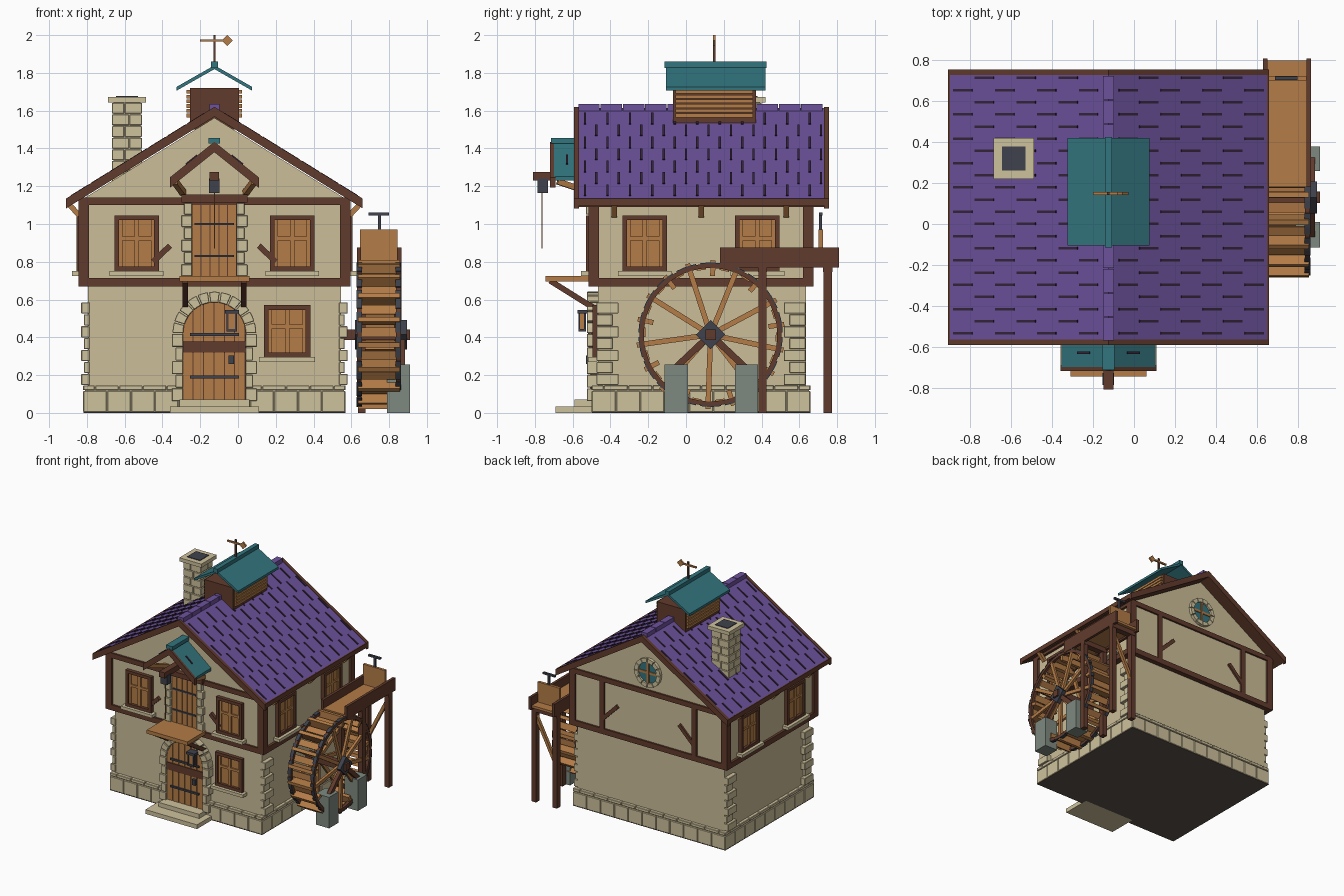
import bpy, bmesh
from math import pi, sin, cos, sqrt, radians
from mathutils import Matrix, Vector

if "Cube" in bpy.data.objects:
    bpy.data.objects.remove(bpy.data.objects["Cube"])

def mat(name, *rgb):
    m = bpy.data.materials.new(name)
    m.diffuse_color = [((c / 255 + .055) / 1.055) ** 2.4 for c in rgb] + [1]
    m.use_nodes = True
    m.node_tree.nodes["Principled BSDF"].inputs["Base Color"].default_value = m.diffuse_color
    return m

PLASTER = mat("plaster", 204, 189, 152)
STONE = mat("pale_stone", 206, 193, 156)
TIMBER = mat("dark_timber", 97, 59, 44)
WOOD = mat("light_wood", 180, 124, 71)
PURPLE = mat("purple_roof", 109, 82, 156)
TEAL = mat("teal_roof", 50, 117, 126)
IRON = mat("iron", 62, 66, 76)
GREY = mat("grey_stone", 126, 138, 128)
GAP = mat("shingle_gap", 52, 37, 58)
FLOOR = mat("dark_floor", 94, 84, 74)

parts = {}
I = Matrix.Identity(4)
T = Matrix.Translation

def bm_of(name, m):
    return parts.setdefault(name, (bmesh.new(), m))[0]

def prism(name, m, pts, y0, y1, M=I):
    """Extrude an x-z outline from y0 to y1."""
    bm = bm_of(name, m)
    a, b = ([bm.verts.new(M @ Vector((x, y, z))) for x, z in pts] for y in (y0, y1))
    bm.faces.new(a)
    bm.faces.new(b[::-1])
    for i in range(len(pts)):
        j = (i + 1) % len(pts)
        bm.faces.new((a[j], a[i], b[i], b[j]))

def box(name, m, x0, x1, y0, y1, z0, z1, M=I):
    prism(name, m, [(x0, z0), (x1, z0), (x1, z1), (x0, z1)], y0, y1, M)

def beam(name, m, p, q, w, h, M=I):
    p, q = Vector(p), Vector(q)
    R = T(p) @ (q - p).to_track_quat('Z', 'Y').to_matrix().to_4x4()
    box(name, m, -w / 2, w / 2, -h / 2, h / 2, 0, (q - p).length, M @ R)

def chevron(name, m, half, apex, slope, th, y0, y1, M=I):
    e = apex - slope * half
    prism(name, m, [(-half, e), (0, apex), (half, e), (half, e - th), (0, apex - th), (-half, e - th)], y0, y1, M)

def sector(r0, r1, a0, a1, n=3, z=0):
    angs = [a0 + (a1 - a0) * i / n for i in range(n + 1)]
    return [(r0 * cos(a), z + r0 * sin(a)) for a in angs] + [(r1 * cos(a), z + r1 * sin(a)) for a in angs[::-1]]

def side(a):  # frame of one wall: x along the wall, -y outwards
    return T((-.125, .08, 0)) @ Matrix.Rotation(a, 4, 'Z')

F = T((-.125, 0, 0))      # house centre line, world y
H = side(0)
FRONT, RIGHT, BACK, LEFT = 0, pi / 2, pi, -pi / 2

# walls
box("ground_floor_wall", PLASTER, -.67, .67, -.545, .555, .01, .70, H)
prism("upper_wall", PLASTER, [(-.70, .69), (.70, .69), (.70, 1.13), (0, 1.562), (-.70, 1.13)], -.58, .58, H)

# plinth of stone blocks on a dark base
box("plinth_core", STONE, -.685, .685, -.57, .57, .003, .138, H)
box("base_plate", FLOOR, -.693, .693, -.578, .578, 0, .004, H)
for a, half, face in ((FRONT, .695, .58), (RIGHT, .58, .695), (BACK, .695, .58), (LEFT, .58, .695)):
    n = round(half * 2 / .125)
    for z0, z1, off in ((.004, .115, 0), (.12, .145, .5)):
        for i in range(n + (off > 0)):
            u0 = max(-half, -half + (i - off) * 2 * half / n)
            u1 = min(half, -half + (i + 1 - off) * 2 * half / n)
            box("plinth_blocks", STONE, u0 + .002, u1 - .002, -face, -face + .03, z0, z1, side(a))

# corner quoins on the side walls
for a in (RIGHT, LEFT):
    for s in (-1, 1):
        for i in range(7):
            ln, out = ((.115, .705), (.085, .69))[i % 2]
            u = sorted((s * .553, s * (.553 - ln)))
            box("corner_quoins", STONE, *u, -out, -.66, .148 + i * .063, .207 + i * .063, side(a))

# timber frame: bands, posts, braces
for a, half, face in ((FRONT, .72, .595), (RIGHT, .595, .72), (BACK, .72, .595), (LEFT, .595, .72)):
    box("timber_bands", TIMBER, -half, half, -face, -face + .06, .67, .715, side(a))
    box("timber_bands", TIMBER, -half, half, -face, -face + .05, 1.10, 1.14, side(a))
for sx in (-1, 1):
    for sy in (-1, 1):
        box("corner_posts", TIMBER, *sorted((sx * .72, sx * .665)), *sorted((sy * .595, sy * .54)), .67, 1.14, H)
    box("back_posts", TIMBER, sx * .42 - .02, sx * .42 + .02, -.595, -.57, .71, 1.11, side(BACK))
    beam("back_braces", TIMBER, (sx * .41, -.58, .80), (sx * .28, -.58, .93), .03, .03, side(BACK))
    beam("front_braces", TIMBER, (sx * .325, -.59, .80), (sx * .235, -.59, .885), .03, .03, H)
    # struts under the eaves
    for y in (-.38, .08, .53):
        beam("eave_struts", WOOD, (sx * .715, y, 1.045), (sx * .775, y, 1.11), .028, .028, F)

# windows
def window(a, u, face, z0, z1, w):
    M, h, zc = side(a), w / 2, (z0 + z1) / 2
    o = -face
    for x0, x1, c0, c1 in ((-h, -h + .024, z0, z1), (h - .024, h, z0, z1), (-h, h, z1 - .024, z1), (-h, h, z0, z0 + .024)):
        box("window_frames", TIMBER, u + x0, u + x1, o - .03, o + .01, c0, c1, M)
    box("window_panes", WOOD, u - h + .02, u + h - .02, o - .008, o + .01, z0 + .02, z1 - .02, M)
    box("window_mullions", WOOD, u - .012, u + .012, o - .02, o, z0 + .024, z1 - .024, M)
    box("window_mullions", WOOD, u - h + .02, u + h - .02, o - .018, o, zc + .015, zc + .035, M)
    for s in (-1, 1):
        e = sorted((s * (h - .024), s * (h - .042)))
        box("window_mullions", WOOD, u + e[0], u + e[1], o - .018, o, z0 + .024, z1 - .024, M)
    box("window_sills", STONE, u - h - .025, u + h + .025, o - .055, o + .01, z0 - .025, z0, M)

window(FRONT, .385, .545, .295, .57, .245)
for s in (-1, 1):
    window(FRONT, s * .412, .58, .75, 1.045, .235)
    for a in (RIGHT, LEFT):
        window(a, s * .298, .70, .75, 1.045, .235)

# round window in the back gable
R = side(BACK)
prism("round_window_glass", TEAL, [(.09 * cos(i * pi / 12), 1.285 + .09 * sin(i * pi / 12)) for i in range(24)], -.59, -.57, R)
for i in range(12):
    prism("round_window_ring", STONE, sector(.085, .118, i * pi / 6 + .03, (i + 1) * pi / 6 - .03, 2, 1.285), -.605, -.57, R)
box("round_window_bars", WOOD, -.01, .01, -.598, -.58, 1.2, 1.37, R)
box("round_window_bars", WOOD, -.085, .085, -.597, -.58, 1.275, 1.295, R)

# arched front door with stone surround and steps
for i in range(6):
    x0 = -.165 + i * .055
    zs = [.42 + sqrt(max(0, .17 ** 2 - x * x)) for x in (x0, x0 + .05)]
    prism("front_door_planks", WOOD, [(x0, .07), (x0 + .05, .07), (x0 + .05, zs[1]), (x0, zs[0])], -.508, -.46, F)
prism("front_door_backing", TIMBER, [(-.17, .05), (.17, .05)] + sector(.17, 0, 0, pi, 12, .42)[:13], -.502, -.45, F)
box("front_door_rail", TIMBER, -.165, .165, -.515, -.50, .32, .38, F)
for i in range(11):
    prism("door_arch_stones", STONE, sector(.165, .222, i * pi / 11 + .015, (i + 1) * pi / 11 - .015, 2, .42), -.525, -.45, F)
for s in (-1, 1):
    for i in range(5):
        e = sorted((s * .165, s * (.225, .205)[i % 2]))
        box("door_jamb_stones", STONE, *e, -.525, -.45, .062 + i * .072, .13 + i * .072, F)
for z in (.19, .415):
    box("front_door_hinges", IRON, -.13, .13, -.52, -.50, z - .007, z + .007, F)
box("front_door_handle", IRON, .075, .105, -.53, -.50, .26, .305, F)
box("front_steps", STONE, -.235, .235, -.69, -.45, 0, .035, F)
box("front_steps", STONE, -.185, .185, -.59, -.45, .035, .07, F)

# lantern beside the arch
box("lantern", IRON, .055, .13, -.575, -.515, .525, .545, F)
box("lantern", IRON, .065, .12, -.57, -.53, .43, .445, F)
for x in (.065, .11):
    for y in (-.57, -.54):
        box("lantern", IRON, x, x + .01, y, y + .01, .44, .53, F)
box("lantern_glass", WOOD, .073, .112, -.563, -.537, .445, .525, F)

# loft door, landing platform
box("loft_door_backing", TIMBER, -.12, .12, -.508, -.49, .71, 1.12, F)
for i in range(5):
    box("loft_door_planks", WOOD, -.115 + i * .047, -.073 + i * .047, -.515, -.50, .72, 1.11, F)
for z in (.83, 1.0):
    box("loft_door_hinges", IRON, -.105, .105, -.523, -.51, z - .006, z + .006, F)
for s in (-1, 1):
    for i in range(6):
        e = sorted((s * .118, s * (.175, .16)[i % 2]))
        box("loft_door_stones", STONE, *e, -.53, -.49, .725 + i * .065, .786 + i * .065, F)
    beam("platform_struts", TIMBER, (s * .155, -.72, .70), (s * .155, -.48, .55), .03, .03, F)
box("loft_door_lintel", TIMBER, -.175, .175, -.54, -.49, 1.115, 1.155, F)
box("loft_platform", WOOD, -.185, .185, -.745, -.49, .695, .725, F)

# hood and hoist over the loft door
chevron("hood_roof", TEAL, .23, 1.435, .8, .022, -.70, -.49, F)
chevron("hood_barge", TIMBER, .235, 1.435, .8, .055, -.72, -.69, F)
box("hood_ridge", TEAL, -.03, .03, -.715, -.50, 1.425, 1.455, F)
for s in (-1, 1):
    beam("hood_struts", WOOD, (s * .21, -.68, 1.225), (s * .165, -.50, 1.165), .03, .03, F)
    beam("hood_shingle_gaps", GAP, (s * .09, -.63, 1.363), (s * .15, -.63, 1.315), .012, .012, F)
box("hoist_beam", TIMBER, -.025, .025, -.81, -.49, 1.23, 1.275, F)
box("hoist_pulley", IRON, -.028, .028, -.787, -.73, 1.165, 1.24, F)
box("hoist_rope", WOOD, -.003, .003, -.765, -.759, .87, 1.17, F)

# main roof with timber soffit
SL = .618
chevron("main_roof", PURPLE, .775, 1.615, SL, .022, -.575, .74, F)
chevron("roof_soffit", TIMBER, .775, 1.594, SL, .025, -.575, .74, F)
for y in (-.593, .73):
    chevron("barge_boards", TIMBER, .785, 1.62, SL, .052, y, y + .027, F)
for i in range(11):
    box("ridge_caps", PURPLE, -.026, .026, -.57 + i * .118, -.457 + i * .118, 1.585, 1.634, F)
for s in (-1, 1):
    box("eave_boards", TIMBER, *sorted((s * .768, s * .785)), -.593, .757, 1.098, 1.136, F)
    for i in range(22):
        for k in range(4):
            d = .05 + k * .205 + (i % 2) * .1
            if d < .68:
                y = -.535 + i * .0595
                beam("shingle_gaps", GAP, (s * d, y, 1.615 - SL * d), (s * (d + .092), y, 1.615 - SL * (d + .092)), .012, .012, F)

# roof lantern with louvres and weathervane
box("cupola", TIMBER, -.13, .13, -.07, .37, 1.50, 1.72, F)
for s in (-1, 1):
    for i in range(6):
        z = 1.565 + i * .025
        box("cupola_louvres", WOOD, *sorted((s * .12, s * .147)), -.055, .355, z, z + .019, F)
chevron("cupola_roof", TEAL, .20, 1.84, .57, .02, -.105, .42, F)
box("cupola_ridge", TEAL, -.018, .018, -.115, .425, 1.825, 1.86, F)
box("vane_pole", TIMBER, -.006, .006, .144, .156, 1.85, 2.0, F)
box("vane_arm", WOOD, -.075, .06, .143, .157, 1.965, 1.977, F)
prism("vane_tail", WOOD, [(.038, 1.971), (.068, 1.942), (.098, 1.971), (.068, 2.0)], .143, .157, F)

# chimney
K = T((-.588, .32, 0))
box("chimney_core", STONE, -.072, .072, -.072, .072, 1.1, 1.65, K)
for i in range(7):
    s = (-.012, .012)[i % 2]
    z = 1.215 + i * .0615
    for x in ((-.08, s - .002), (s + .002, .08)):
        for y in ((-.08, -s - .002), (-s + .002, .08)):
            box("chimney_stones", STONE, *x, *y, z, z + .057, K)
box("chimney_cap", STONE, -.1, .1, -.1, .1, 1.643, 1.673, K)
box("chimney_flue", IRON, -.058, .058, -.058, .058, 1.66, 1.678, K)

# water wheel: local x is world y, local -y is world x
W = T((0, .13, .414)) @ Matrix.Rotation(pi / 2, 4, 'Z')
for y in (-.862, -.655):
    for i in range(18):
        a = i * pi / 9
        prism("wheel_rims", TIMBER, sector(.353, .376, a, a + pi / 9, 3), y, y + .025, W)
        prism("wheel_iron_bands", IRON, sector(.375, .382, a + .03, a + pi / 9 - .03, 3), y - .002, y + .027, W)
    for i in range(9):
        A = W @ Matrix.Rotation(-radians(68 + 40 * i), 4, 'Y')
        box("wheel_spokes", WOOD, .03, .36, y + .002, y + .023, -.014, .014, A)
for i in range(18):
    A = W @ Matrix.Rotation(-radians(68 + 20 * i), 4, 'Y')
    box("wheel_paddles", WOOD, .31, .394, -.857, -.635, -.013, .013, A)
    A = W @ Matrix.Rotation(-radians(78 + 20 * i), 4, 'Y')
    box("wheel_sole_boards", WOOD, .345, .355, -.84, -.65, -.025, .025, A)
box("wheel_axle", TIMBER, -.028, .028, -.91, -.54, -.028, .028, W)
for y0, y1 in ((-.895, -.862), (-.645, -.62)):
    prism("wheel_hubs", IRON, [(-.078, 0), (0, -.078), (.078, 0), (0, .078)], y0, y1, W)

# wheel supports
for y0, y1, yc in ((-.115, .01, -.06), (.26, .38, .32)):
    box("wheel_piers", GREY, .79, .91, y0, y1, 0, .255)
    beam("wheel_pier_struts", TIMBER, (.87, .13, .414), (.87, yc, .235), .03, .035)

# flume with legs, braces and sluice gate
box("flume_floor", WOOD, .645, .85, .18, .80, .785, .805)
for x in (.63, .843):
    box("flume_sides", TIMBER, x, x + .022, .18, .81, .77, .875)
for x in (.655, .845):
    for y in (.405, .75):
        box("flume_legs", TIMBER, x - .02, x + .02, y - .022, y + .022, 0, .78)
for y in (.405, .75):
    box("flume_crossbars", TIMBER, .635, .865, y - .025, y + .025, .745, .785)
beam("flume_braces", WOOD, (.655, .75, .35), (.845, .75, .72), .025, .025)
box("sluice_gate", WOOD, .645, .845, .702, .724, .80, .97)
box("sluice_handle", IRON, .742, .758, .705, .721, .96, 1.06)
box("sluice_handle", IRON, .69, .80, .704, .722, 1.045, 1.06)

# turn every collected part into an object
for name, (bm, m) in parts.items():
    bmesh.ops.recalc_face_normals(bm, faces=bm.faces)
    me = bpy.data.meshes.new(name)
    bm.to_mesh(me)
    bm.free()
    me.materials.append(m)
    ob = bpy.data.objects.new(name, me)
    bpy.context.collection.objects.link(ob)
    if "stones" in name or "blocks" in name or "quoins" in name:
        bev = ob.modifiers.new("worn_edges", 'BEVEL')
        bev.width, bev.segments = .003, 1
